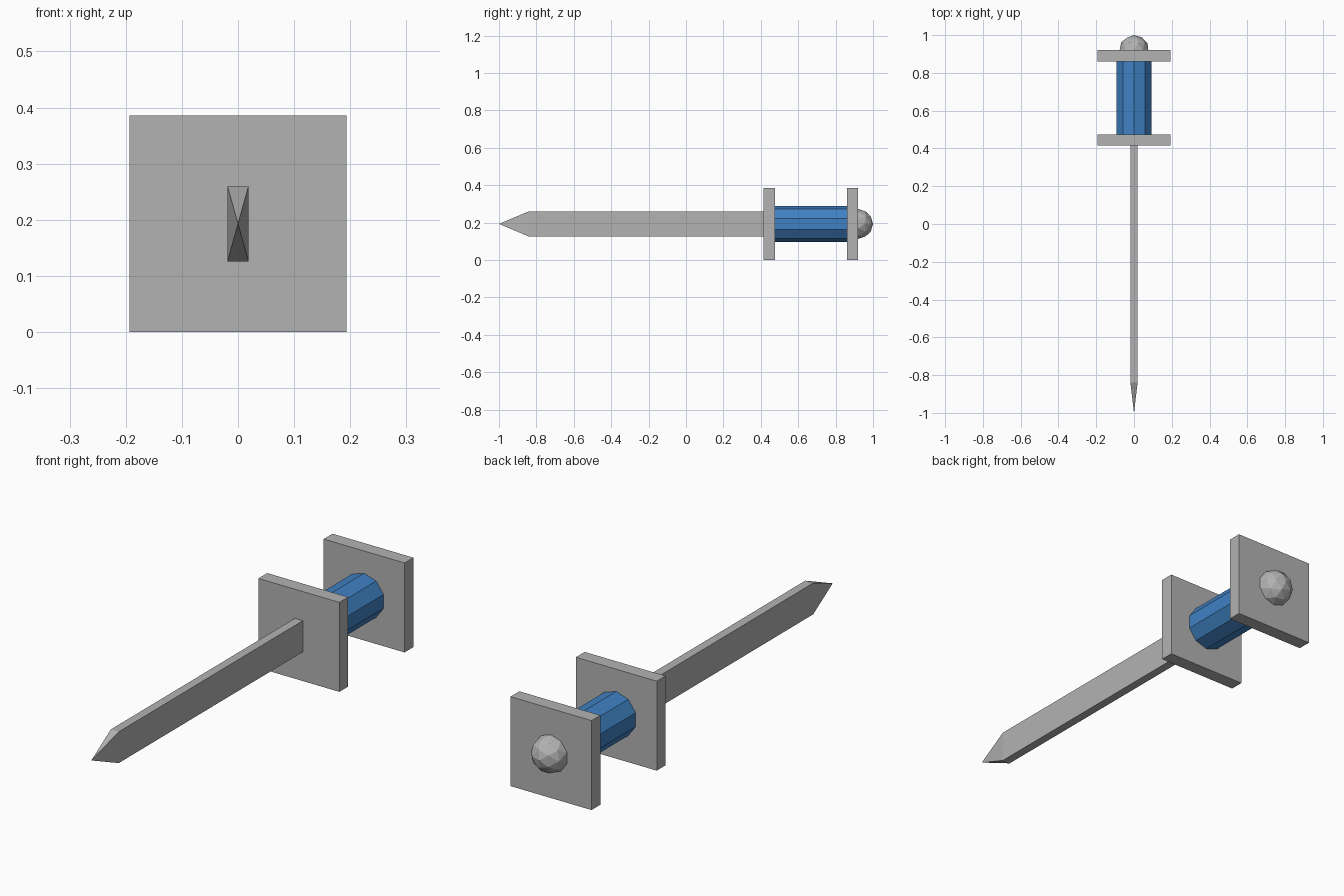
import bpy, bmesh, math
from mathutils import Matrix, Vector

if "Cube" in bpy.data.objects:
    bpy.data.objects.remove(bpy.data.objects["Cube"])

ZC = 0.193  # height of the sword's axis


def material(name, rgb):
    m = bpy.data.materials.new(name)
    m.diffuse_color = (*rgb, 1)
    m.use_nodes = True
    m.node_tree.nodes["Principled BSDF"].inputs["Base Color"].default_value = m.diffuse_color
    return m


STEEL = material("steel grey", (0.45, 0.45, 0.45))
BLUE = material("grip blue", (0.05, 0.22, 0.55))


def finish(name, bm, mat):
    bmesh.ops.recalc_face_normals(bm, faces=bm.faces)
    me = bpy.data.meshes.new(name)
    bm.to_mesh(me)
    bm.free()
    me.materials.append(mat)
    ob = bpy.data.objects.new(name, me)
    bpy.context.collection.objects.link(ob)
    return ob


def box(name, size, y0, y1):
    bm = bmesh.new()
    bmesh.ops.create_cube(bm, size=1, matrix=Matrix.Translation((0, (y0 + y1) / 2, ZC))
                          @ Matrix.Diagonal((size[0], y1 - y0, size[1], 1)))
    return finish(name, bm, STEEL)


# square guard plates at both ends of the grip
box("front_guard", (0.386, 0.386), 0.415, 0.475)
box("rear_guard", (0.386, 0.386), 0.86, 0.92)

# blade: bar whose front face is drawn out to a point
bm = bmesh.new()
bmesh.ops.create_cube(bm, size=1, matrix=Matrix.Translation((0, -0.21, ZC))
                      @ Matrix.Diagonal((0.038, 1.26, 0.135, 1)))
bm.faces.ensure_lookup_table()
front = min(bm.faces, key=lambda f: f.calc_center_median().y)
tip = bmesh.ops.poke(bm, faces=[front])["verts"][0]
tip.co = Vector((0, -1, ZC))
finish("blade", bm, STEEL)

# ten-sided grip
bm = bmesh.new()
bmesh.ops.create_cone(bm, cap_ends=True, segments=10, radius1=0.097, radius2=0.097, depth=0.385,
                      matrix=Matrix.Translation((0, 0.6675, ZC)) @ Matrix.Rotation(math.pi / 2, 4, 'X'))
finish("grip", bm, BLUE)

# rounded pommel, half sunk into the rear guard
bm = bmesh.new()
bmesh.ops.create_icosphere(bm, subdivisions=2, radius=0.08,
                           matrix=Matrix.Translation((0, 0.92, ZC)) @ Matrix.Rotation(-math.pi / 2, 4, 'X'))
finish("pommel", bm, STEEL)
